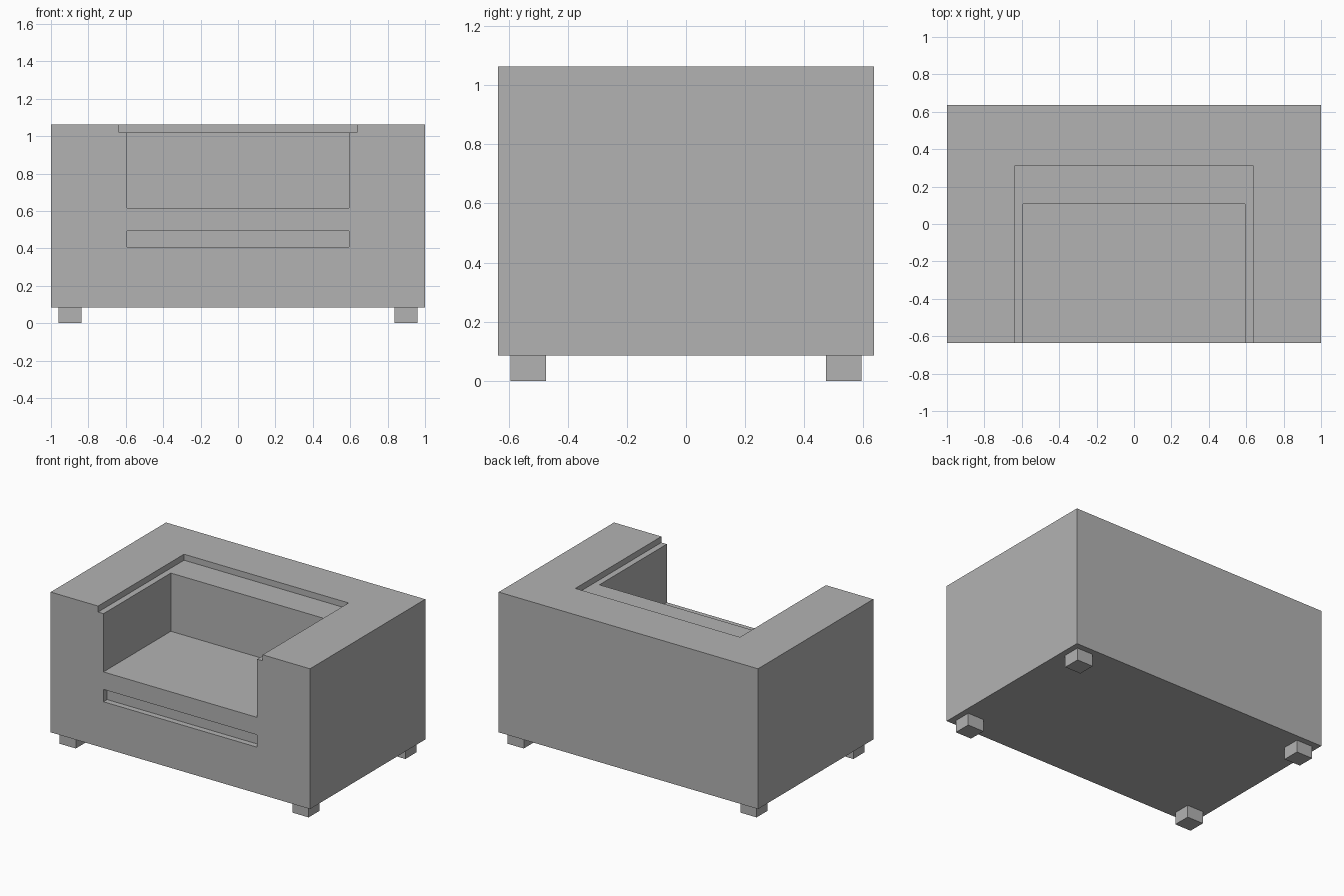
import bpy
import bmesh
from mathutils import Vector

default = bpy.data.objects.get("Cube")
if default:
    bpy.data.objects.remove(default, do_unlink=True)

GREY = (0.45, 0.45, 0.45, 1.0)
grey = bpy.data.materials.new("plain_grey")
grey.use_nodes = True
grey.diffuse_color = GREY
grey.node_tree.nodes["Principled BSDF"].inputs["Base Color"].default_value = GREY


def box(name, low, high):
    """Add a box spanning two opposite corners."""
    low, high = Vector(low), Vector(high)
    bm = bmesh.new()
    bmesh.ops.create_cube(bm, size=1)
    bmesh.ops.scale(bm, vec=high - low, verts=bm.verts)
    bmesh.ops.translate(bm, vec=(low + high) / 2, verts=bm.verts)
    mesh = bpy.data.meshes.new(name)
    bm.to_mesh(mesh)
    bm.free()
    mesh.materials.append(grey)
    obj = bpy.data.objects.new(name, mesh)
    bpy.context.collection.objects.link(obj)
    return obj


def cut(target, name, low, high):
    """Carve a box out of the target, then discard the cutter."""
    cutter = box(name, low, high)
    cutter.hide_render = True
    mod = target.modifiers.new(name, 'BOOLEAN')
    mod.operation = 'DIFFERENCE'
    mod.solver = 'EXACT'
    mod.object = cutter
    bpy.context.view_layer.objects.active = target
    bpy.ops.object.modifier_apply(modifier=mod.name)
    bpy.data.objects.remove(cutter, do_unlink=True)


# Armchair body: one solid block
FRONT, BASE, TOP = -0.635, 0.085, 1.063
INNER = 0.593
body = box("armchair_body", (-1, FRONT, BASE), (1, -FRONT, TOP))

# Seat opening, shallow ledge around it, and slot under the seat
cut(body, "seat_opening", (-INNER, FRONT - 0.2, 0.615), (INNER, 0.107, TOP + 0.2))
cut(body, "rim_ledge", (-0.635, FRONT - 0.2, 1.021), (0.635, 0.312, TOP + 0.3))
cut(body, "front_slot", (-INNER, FRONT - 0.2, 0.407), (INNER, FRONT + 0.04, 0.493))

# Four square feet
for side, sx in (("left", 1), ("right", -1)):
    for end, sy in (("front", -1), ("back", 1)):
        centre = Vector((sx * 0.898, sy * 0.533, BASE / 2))
        half = Vector((0.062, 0.06, BASE / 2))
        box(f"{end}_{side}_foot", centre - half, centre + half)
